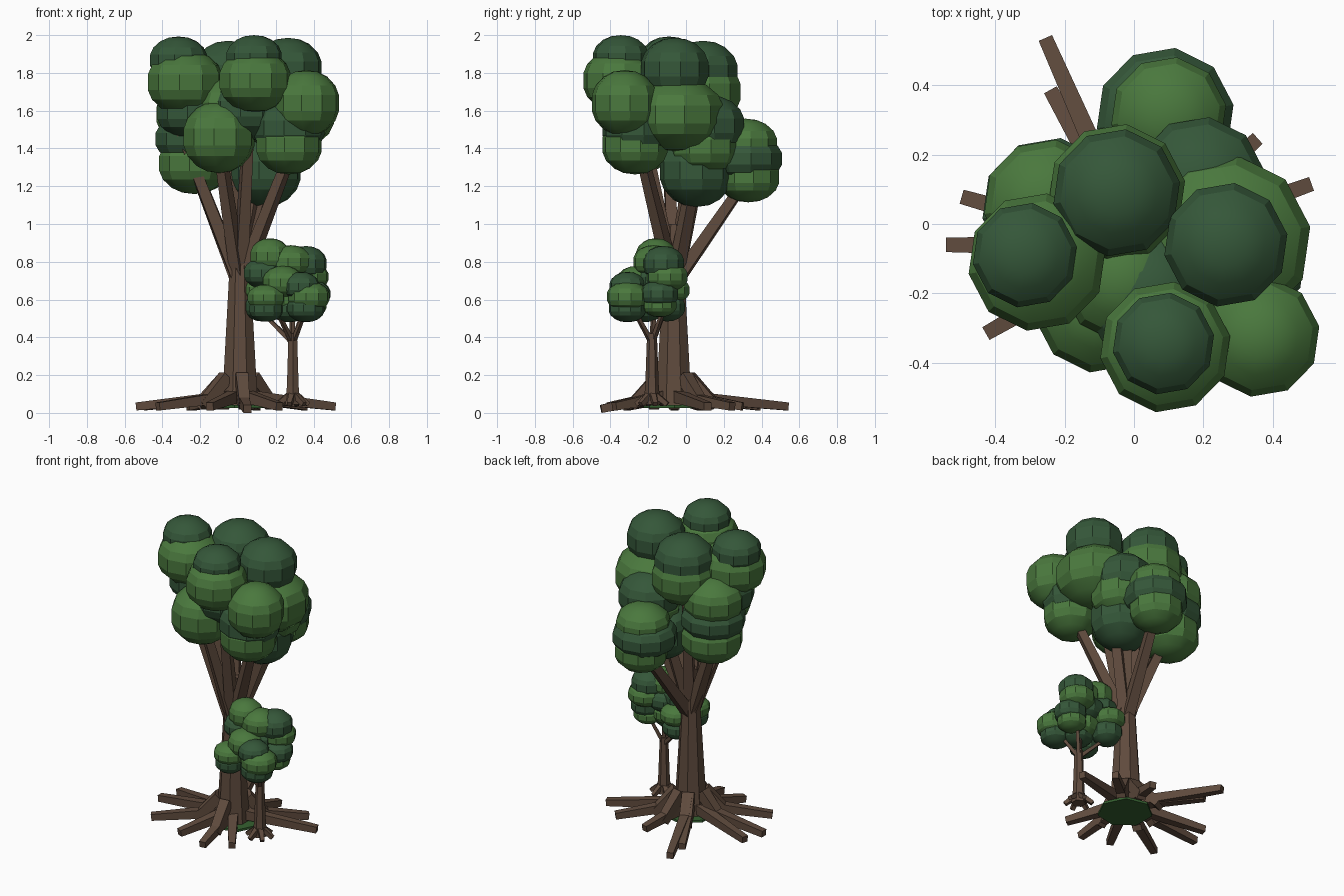
import bpy, bmesh, math
from mathutils import Vector


def make_mat(name, col):
    m = bpy.data.materials.new(name)
    m.diffuse_color = (*col, 1)
    return m


LIGHT = make_mat("leaf_green", (0.068, 0.188, 0.047))
DARK = make_mat("deep_green", (0.035, 0.095, 0.041))
MOSS = make_mat("moss_green", (0.036, 0.12, 0.03))
BARK = make_mat("bark_brown", (0.115, 0.07, 0.047))


def finish(bm, name, mat):
    bmesh.ops.recalc_face_normals(bm, faces=bm.faces)
    me = bpy.data.meshes.new(name)
    bm.to_mesh(me)
    bm.free()
    me.materials.append(mat)
    ob = bpy.data.objects.new(name, me)
    bpy.context.collection.objects.link(ob)
    return ob


def loft(bm, rings):
    """Skin a list of equal vertex rings and cap both ends."""
    vs = [[bm.verts.new(p) for p in r] for r in rings]
    n = len(vs[0])
    for a, b in zip(vs, vs[1:]):
        for i in range(n):
            j = (i + 1) % n
            bm.faces.new((a[i], a[j], b[j], b[i]))
    bm.faces.new(vs[0])
    bm.faces.new(vs[-1])


def circle(x, y, z, r, n, turn=0.0):
    return [(x + r * math.cos(turn + math.tau * i / n),
             y + r * math.sin(turn + math.tau * i / n), z) for i in range(n)]


def leaf_clump(name, mat, x, y, z, r, squash=1.0):
    """Ten-sided ball: faceted sides, smooth dome above and below."""
    h = r * squash
    half = [(0.35, 0.95), (0.64, 0.8), (0.89, 0.53), (1.0, 0.24)]
    prof = half + [(a, -b) for a, b in reversed(half)]
    bm = bmesh.new()
    loft(bm, [circle(x, y, z + b * h, a * r, 10, 0.17) for a, b in prof])
    bmesh.ops.recalc_face_normals(bm, faces=bm.faces)
    for f in list(bm.faces):
        if len(f.verts) == 10:                     # fan the end caps to a pole
            up = 1 if f.normal.z > 0 else -1
            res = bmesh.ops.poke(bm, faces=[f])
            res["verts"][0].co.z = z + up * h
    bm.normal_update()
    for f in bm.faces:                             # only the side bands stay flat
        f.smooth = abs(f.calc_center_median().z - z) > 0.55 * h
    return finish(bm, name, mat)


def beam(bm, a, b, w0, w1):
    """Square tapered beam from a to b with half widths w0, w1."""
    a, b = Vector(a), Vector(b)
    d = (b - a).normalized()
    s = d.cross(Vector((0, 0, 1))).normalized()
    u = s.cross(d)
    loft(bm, [[p + s * i * w + u * j * w for i, j in ((1, 1), (-1, 1), (-1, -1), (1, -1))]
              for p, w in ((a, w0), (b, w1))])


def trunk(name, x, y, prof, n):
    bm = bmesh.new()
    loft(bm, [circle(x, y, z, r, n, math.pi / n) for r, z in prof])
    finish(bm, name, BARK)


def branches(name, start, tips, w0, w1):
    bm = bmesh.new()
    for t in tips:
        beam(bm, start, t, w0, w1)
    finish(bm, name, BARK)


# Large tree trunk, branches and roots
CX, CY = 0.01, -0.065
trunk("large_trunk", CX, CY, [(0.105, 0.035), (0.093, 0.2), (0.06, 0.76), (0.04, 1.0)], 8)
branches("large_branches", (CX, CY, 0.68),
         [(-0.25, 0.03, 1.35), (-0.1, -0.24, 1.42), (0.1, 0.33, 1.25), (0.27, -0.23, 1.35),
          (0.1, 0.06, 1.25), (-0.05, 0.07, 1.6), (0.06, -0.25, 1.6), (-0.33, -0.1, 1.55),
          (0.25, 0.08, 1.45)], 0.034, 0.024)

bm = bmesh.new()
for i, (x, y) in enumerate([(-0.255, 0.535), (-0.24, 0.385), (-0.495, 0.078), (-0.54, -0.06),
                            (-0.425, -0.315), (0.355, 0.245), (0.51, 0.115), (0.05, -0.45),
                            (-0.15, -0.41), (0.1, 0.3), (0.22, -0.38)]):
    c, e = Vector((CX, CY, 0)), Vector((x, y, 0.021 if i == 7 else 0.034))
    d = (e - c).normalized()
    d.z = 0
    beam(bm, c + d * 0.08 + Vector((0, 0, 0.085)), e, 0.031, 0.021)
    if i % 2 == 1 or i in (0, 4):                  # steep buttress at the trunk
        beam(bm, c + d * 0.085 + Vector((0, 0, 0.19)), c + d * 0.23 + Vector((0, 0, 0.036)), 0.033, 0.028)
finish(bm, "large_roots", BARK)

# Mossy patch under the trunk
bm = bmesh.new()
loft(bm, [circle(0.02, -0.06, z, 0.17, 7) for z in (0.027, 0.042)])
finish(bm, "moss_patch", MOSS)

# Small tree trunk, branches and roots
SX, SY = 0.29, -0.18
trunk("small_trunk", SX, SY, [(0.045, 0.045), (0.036, 0.14), (0.026, 0.42)], 6)
branches("small_branches", (SX, SY, 0.37),
         [(0.14, -0.12, 0.52), (0.36, -0.28, 0.55), (0.2, -0.28, 0.55),
          (0.37, -0.1, 0.6), (0.28, -0.16, 0.7)], 0.012, 0.008)
branches("small_roots", (SX, SY, 0.11),
         [(SX + 0.085 * math.cos(a), SY + 0.085 * math.sin(a), 0.045)
          for a in (0.2, 1.3, 2.4, 3.4, 4.5, 5.5)], 0.017, 0.012)

# Large tree crown: x, y, z, radius and optional flattening for each colour
crown_light = [
    (-0.28, -0.11, 1.75, 0.2, 0.86), (0.09, -0.355, 1.76, 0.19, 0.88), (0.362, -0.325, 1.64, 0.175),
    (-0.1, -0.24, 1.46, 0.19), (0.262, -0.05, 1.58, 0.25, 0.78), (0.27, -0.27, 1.42, 0.175, 0.9),
    (-0.05, 0.09, 1.7, 0.2, 0.9), (-0.03, -0.16, 1.6, 0.18), (-0.25, 0.06, 1.58, 0.185, 0.85),
    (-0.23, 0.05, 1.32, 0.19, 0.85), (0.1, 0.315, 1.42, 0.168, 0.82), (0.1, 0.33, 1.25, 0.165, 0.82),
    (0.19, 0.1, 1.41, 0.185, 0.85)]
crown_dark = [
    (-0.315, -0.09, 1.868, 0.152, 0.82), (0.085, -0.345, 1.877, 0.148, 0.83),
    (0.265, -0.06, 1.82, 0.18, 0.92),
    (-0.05, 0.09, 1.8, 0.185, 0.92), (0.27, -0.255, 1.51, 0.19, 0.85), (-0.24, 0.05, 1.45, 0.2, 0.65),
    (0.09, 0.31, 1.345, 0.2, 0.65), (0.14, 0.055, 1.285, 0.195), (0.19, 0.12, 1.52, 0.19, 0.85),
    (-0.24, -0.06, 1.59, 0.19, 0.75), (0.04, -0.2, 1.61, 0.19, 0.9)]

# Small tree crown
small_light = [
    (0.17, -0.16, 0.83, 0.105, 0.9), (0.37, -0.1, 0.72, 0.11, 0.7), (0.13, -0.08, 0.65, 0.1, 0.7),
    (0.375, -0.31, 0.615, 0.11, 0.75), (0.24, -0.26, 0.69, 0.11, 0.8), (0.15, -0.3, 0.61, 0.1, 0.7),
    (0.28, -0.17, 0.8, 0.11, 0.8), (0.26, -0.2, 0.6, 0.12, 0.7), (0.38, -0.14, 0.57, 0.09, 0.7)]
small_dark = [
    (0.14, -0.16, 0.74, 0.11, 0.75), (0.36, -0.12, 0.79, 0.11, 0.85), (0.13, -0.1, 0.56, 0.095, 0.8),
    (0.335, -0.31, 0.67, 0.095, 0.8), (0.27, -0.22, 0.55, 0.1, 0.7), (0.39, -0.14, 0.63, 0.1, 0.75),
    (0.36, -0.31, 0.555, 0.1, 0.75), (0.15, -0.3, 0.55, 0.09, 0.75), (0.26, -0.16, 0.7, 0.12, 0.7)]

for label, clumps, mat in (("large_crown_light", crown_light, LIGHT),
                           ("large_crown_dark", crown_dark, DARK),
                           ("small_crown_light", small_light, LIGHT),
                           ("small_crown_dark", small_dark, DARK)):
    for c in clumps:
        leaf_clump(label, mat, *c)
